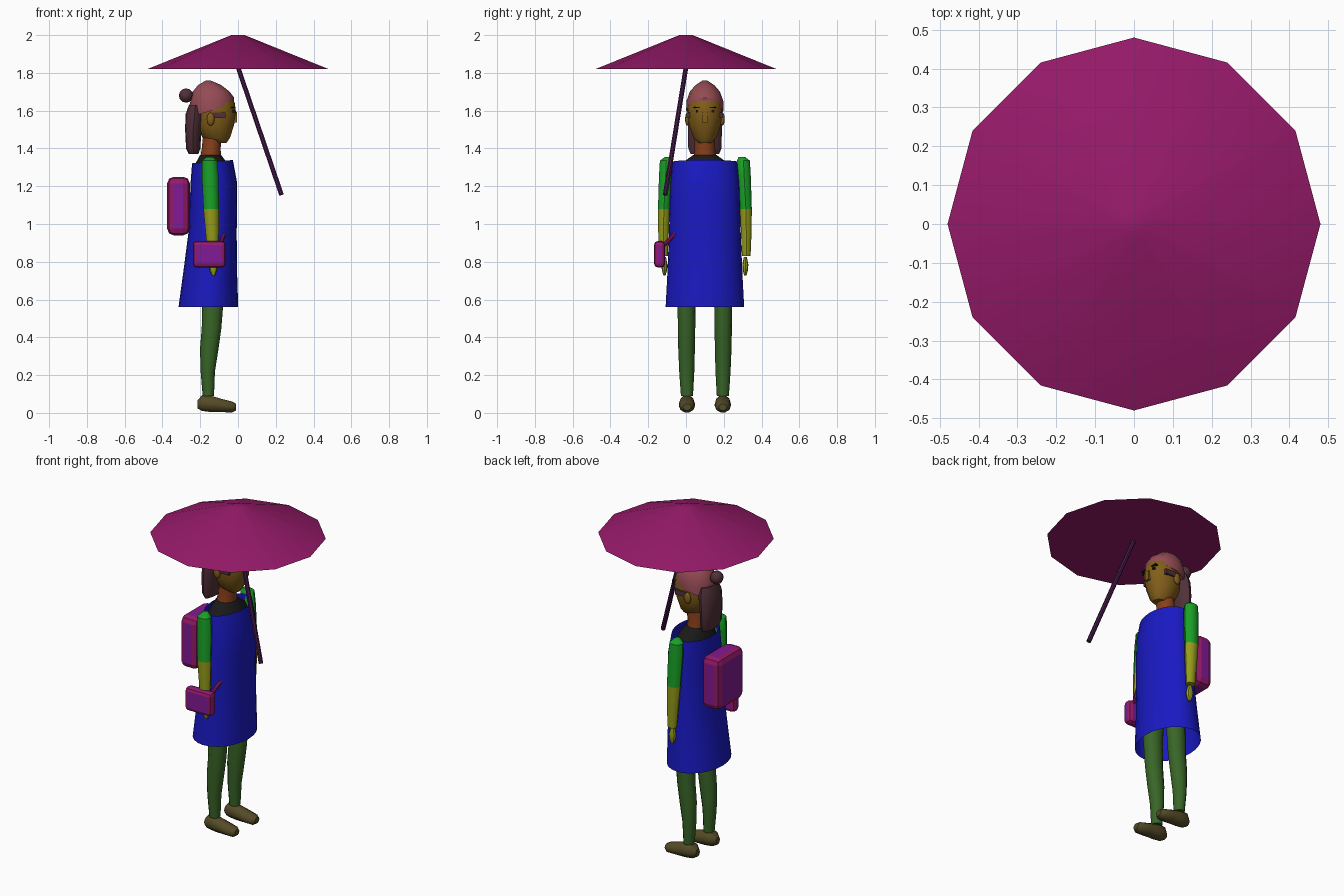
import bpy, bmesh, math
from mathutils import Vector

MID = 0.1  # the figure's own symmetry plane (y); it faces +x


def mat(name, r, g, b):
    m = bpy.data.materials.new(name)
    m.diffuse_color = (r, g, b, 1)
    return m


PINK = mat("pink", 0.30, 0.01, 0.14)
PURPLE = mat("purple", 0.22, 0.01, 0.30)
BLUE = mat("blue", 0.01, 0.01, 0.55)
GREEN = mat("green", 0.01, 0.35, 0.02)
LIME = mat("lime", 0.30, 0.33, 0.01)
OLIVE = mat("olive", 0.04, 0.13, 0.02)
BROWN = mat("brown", 0.09, 0.07, 0.02)
SKIN = mat("skin", 0.22, 0.11, 0.01)
RED = mat("red", 0.25, 0.05, 0.01)
ROSE = mat("rose", 0.30, 0.07, 0.09)
DARK = mat("dark_hair", 0.08, 0.03, 0.04)
BLACK = mat("black", 0.01, 0.01, 0.01)
POLE = mat("pole", 0.06, 0.01, 0.07)


def finish(bm, name, *mats, smooth=True, angle=40):
    bmesh.ops.recalc_face_normals(bm, faces=bm.faces)
    me = bpy.data.meshes.new(name)
    bm.to_mesh(me)
    bm.free()
    ob = bpy.data.objects.new(name, me)
    bpy.context.collection.objects.link(ob)
    for m in mats:
        me.materials.append(m)
    if smooth:
        bpy.ops.object.select_all(action="DESELECT")
        ob.select_set(True)
        bpy.context.view_layer.objects.active = ob
        bpy.ops.object.shade_smooth_by_angle(angle=math.radians(angle))
    return ob


def loft(name, m, rings, n=12, axis="z", caps=True):
    """Skin elliptical rings: (position, centre a, centre b, radius a, radius b[, tilt])."""
    bm = bmesh.new()
    loops = []
    for t, ca, cb, ra, rb, *tilt in rings:
        k = tilt[0] if tilt else 0
        loop = []
        for i in range(n):
            a = 2 * math.pi * i / n
            u, v = ra * math.cos(a), rb * math.sin(a)
            p = (ca + u, cb + v, t + k * u) if axis == "z" else (t, ca + u, cb + v)
            loop.append(bm.verts.new(p))
        loops.append(loop)
    for lo, hi in zip(loops, loops[1:]):
        for i in range(n):
            j = (i + 1) % n
            bm.faces.new((lo[i], lo[j], hi[j], hi[i]))
    if caps:
        bm.faces.new(loops[0])
        bm.faces.new(loops[-1])
    return finish(bm, name, m)


def rod(name, m, a, b, r, n=8):
    a, b = Vector(a), Vector(b)
    bm = bmesh.new()
    bmesh.ops.create_cone(bm, cap_ends=True, segments=n, radius1=r, radius2=r, depth=(b - a).length)
    ob = finish(bm, name, m)
    ob.location = (a + b) / 2
    ob.rotation_euler = (b - a).to_track_quat("Z", "Y").to_euler()
    return ob


def box(name, loc, size, *mats, bevel=0):
    bm = bmesh.new()
    bmesh.ops.create_cube(bm, size=1)
    bmesh.ops.scale(bm, vec=size, verts=bm.verts)
    ob = finish(bm, name, *mats, smooth=False)
    ob.location = loc
    if bevel:
        mod = ob.modifiers.new("edge", "BEVEL")
        mod.width, mod.segments, mod.material = bevel, 2, 1
    return ob


def ball(name, m, loc, size, u=10, v=6):
    bm = bmesh.new()
    bmesh.ops.create_uvsphere(bm, u_segments=u, v_segments=v, radius=1)
    bmesh.ops.scale(bm, vec=size, verts=bm.verts)
    ob = finish(bm, name, m, angle=60)
    ob.location = loc
    return ob


# Umbrella: twelve-sided closed canopy on a slanted pole
loft("canopy", PINK, [(1.82, 0, 0, 0.48, 0.48), (2.0, 0, 0, 0.035, 0.035)])
rod("umbrella_pole", POLE, (0.0, 0.0, 1.83), (0.23, -0.11, 1.155), 0.013)

# Dress: open flared tube
loft("dress", BLUE, [
    (0.56, -0.157, MID, 0.158, 0.208),
    (0.75, -0.147, MID, 0.142, 0.198),
    (0.95, -0.135, MID, 0.128, 0.190),
    (1.10, -0.130, MID, 0.125, 0.186),
    (1.22, -0.128, MID, 0.123, 0.182),
    (1.33, -0.135, MID, 0.108, 0.170, 0.08)], n=24, caps=False)

# Shoulders inside the collar, and neck
loft("shoulders", BLACK, [
    (1.26, -0.135, MID, 0.10, 0.155),
    (1.32, -0.14, MID, 0.085, 0.125),
    (1.365, -0.145, MID, 0.056, 0.062)], n=16)
loft("neck", RED, [
    (1.34, -0.145, MID, 0.056, 0.062),
    (1.40, -0.142, MID, 0.050, 0.054),
    (1.47, -0.135, MID, 0.050, 0.054)])

# Head
loft("head", SKIN, [
    (1.43, -0.10, MID, 0.040, 0.035),
    (1.455, -0.115, MID, 0.072, 0.062),
    (1.52, -0.12, MID, 0.098, 0.085),
    (1.58, -0.115, MID, 0.106, 0.093),
    (1.64, -0.117, MID, 0.100, 0.090),
    (1.70, -0.12, MID, 0.075, 0.070)], n=14)
box("nose", (-0.016, MID, 1.565), (0.02, 0.028, 0.055), SKIN)

# Hair: cap, hanging back hair and bun
loft("hair_cap", ROSE, [
    (1.60, -0.14, MID, 0.116, 0.099, 0.30),
    (1.65, -0.138, MID, 0.118, 0.098, 0.15),
    (1.70, -0.142, MID, 0.098, 0.080),
    (1.735, -0.150, MID, 0.062, 0.050),
    (1.76, -0.158, MID, 0.012, 0.012)])
loft("back_hair", DARK, [
    (1.37, -0.235, MID, 0.025, 0.075),
    (1.40, -0.237, MID, 0.038, 0.088),
    (1.50, -0.237, MID, 0.043, 0.090),
    (1.58, -0.230, MID, 0.048, 0.088),
    (1.63, -0.225, MID, 0.035, 0.070)])
ball("hair_bun", DARK, (-0.275, MID, 1.68), (0.038, 0.038, 0.038), 8, 6)

# Mirrored parts on both sides of the figure
for s, side in ((-1, "right"), (1, "left")):
    def y(off):
        return MID + s * off

    # Face details and ears
    box(side + "_eyebrow", (-0.027, y(0.042), 1.617), (0.02, 0.034, 0.007), BLACK)
    box(side + "_eye", (-0.024, y(0.042), 1.597), (0.02, 0.012, 0.012), BLACK)
    ball(side + "_ear", SKIN, (-0.145, y(0.093), 1.555), (0.022, 0.012, 0.035))
    box(side + "_hair_lock", (-0.10, y(0.088), 1.575), (0.07, 0.018, 0.03), DARK)

    # Arm: sleeve, forearm, hand
    loft(side + "_sleeve", GREEN, [
        (1.355, -0.150, y(0.195), 0.018, 0.018),
        (1.335, -0.150, y(0.204), 0.040, 0.036),
        (1.25, -0.147, y(0.208), 0.044, 0.037),
        (1.08, -0.142, y(0.217), 0.041, 0.033)], n=10)
    loft(side + "_forearm", LIME, [
        (1.08, -0.142, y(0.217), 0.041, 0.033),
        (0.97, -0.137, y(0.219), 0.036, 0.030),
        (0.83, -0.133, y(0.219), 0.027, 0.024)], n=10)
    loft(side + "_hand", LIME, [
        (0.825, -0.133, y(0.214), 0.012, 0.008),
        (0.785, -0.131, y(0.214), 0.022, 0.016),
        (0.755, -0.131, y(0.214), 0.020, 0.014),
        (0.728, -0.130, y(0.214), 0.008, 0.006)], n=8)

    # Leg and shoe
    loft(side + "_leg", OLIVE, [
        (0.09, -0.157, y(0.095), 0.030, 0.032),
        (0.22, -0.160, y(0.096), 0.038, 0.040),
        (0.34, -0.152, y(0.097), 0.049, 0.044),
        (0.45, -0.140, y(0.097), 0.052, 0.046),
        (0.60, -0.133, y(0.097), 0.057, 0.048),
        (0.85, -0.132, y(0.092), 0.065, 0.058)])
    loft(side + "_shoe", BROWN, [
        (-0.215, y(0.095), 0.045, 0.020, 0.022),
        (-0.190, y(0.095), 0.052, 0.040, 0.044),
        (-0.140, y(0.095), 0.047, 0.043, 0.045),
        (-0.080, y(0.095), 0.038, 0.043, 0.036),
        (-0.030, y(0.095), 0.031, 0.038, 0.030),
        (-0.010, y(0.095), 0.031, 0.022, 0.018)], n=10, axis="x")

# Backpack, hand bag and its strap stub
box("backpack", (-0.315, MID, 1.095), (0.12, 0.25, 0.31), PURPLE, PINK, bevel=0.035)
box("hand_bag", (-0.152, -0.14, 0.84), (0.175, 0.058, 0.14), PURPLE, PINK, bevel=0.02)
rod("bag_strap", PINK, (-0.095, -0.115, 0.89), (-0.072, -0.055, 0.95), 0.010)
